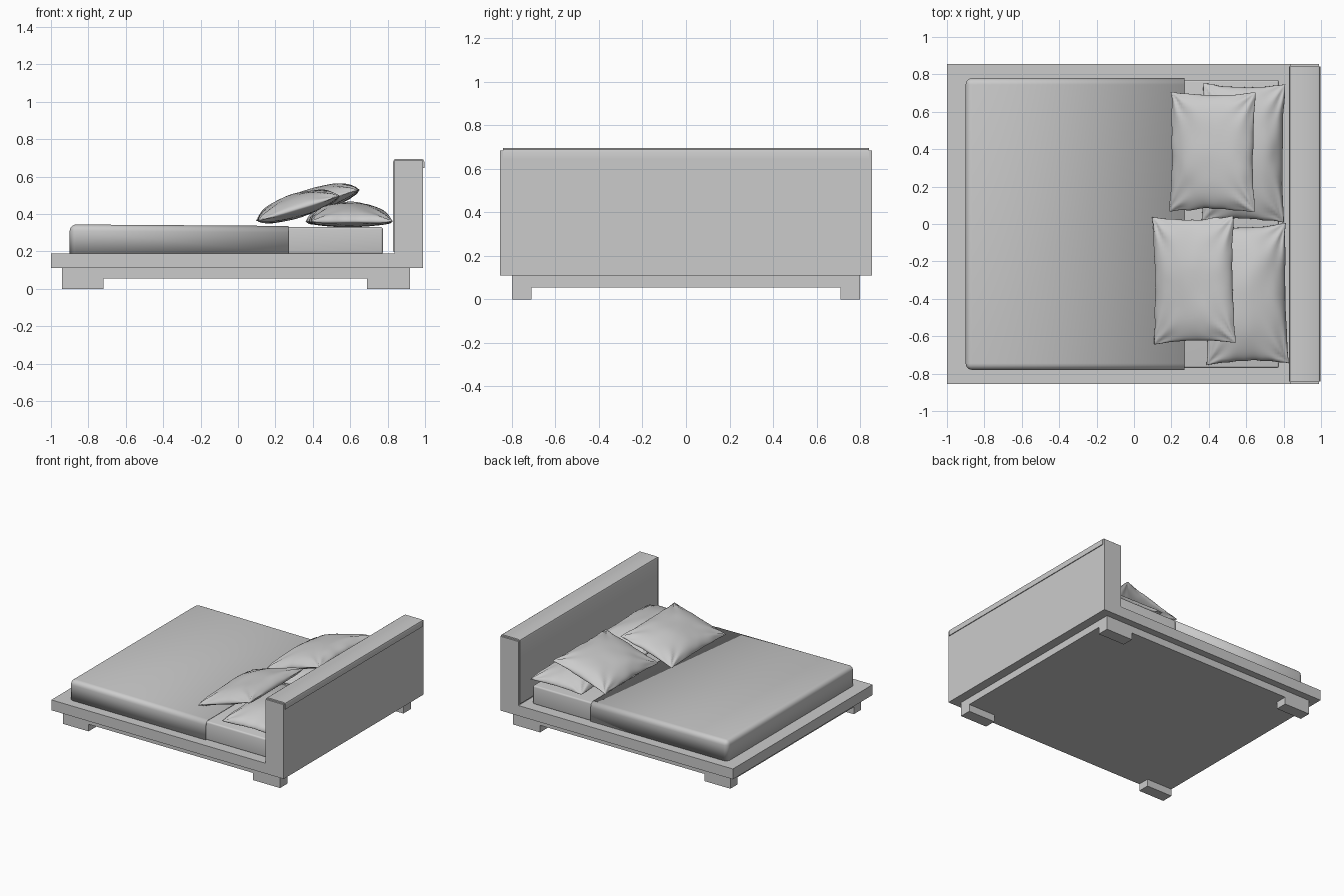
import bpy, bmesh, math
from mathutils import Vector, Matrix, noise

if "Cube" in bpy.data.objects:
    bpy.data.objects.remove(bpy.data.objects["Cube"])


def finish(name, bm, smooth=None):
    bmesh.ops.recalc_face_normals(bm, faces=bm.faces)
    me = bpy.data.meshes.new(name)
    bm.to_mesh(me)
    bm.free()
    ob = bpy.data.objects.new(name, me)
    bpy.context.collection.objects.link(ob)
    if smooth:
        bpy.ops.object.select_all(action='DESELECT')
        ob.select_set(True)
        bpy.context.view_layer.objects.active = ob
        bpy.ops.object.shade_smooth_by_angle(angle=math.radians(smooth))
    return ob


def box_bm(x0, x1, y0, y1, z0, z1):
    bm = bmesh.new()
    mat = (Matrix.Translation(((x0 + x1) / 2, (y0 + y1) / 2, (z0 + z1) / 2))
           @ Matrix.Diagonal((x1 - x0, y1 - y0, z1 - z0, 1)))
    bmesh.ops.create_cube(bm, size=1, matrix=mat)
    return bm


def box(name, *dims):
    return finish(name, box_bm(*dims))


# Platform, recessed plinth and corner feet
box("platform", -1.0, 0.99, -0.855, 0.855, 0.11, 0.19)
box("plinth", -0.94, 0.92, -0.80, 0.80, 0.055, 0.112)
for end, x0, x1 in (("foot_end", -0.94, -0.72), ("head_end", 0.69, 0.92)):
    for side, s in (("front", -1), ("back", 1)):
        ya, yb = sorted((s * 0.71, s * 0.80))
        box(f"{end}_{side}_leg", x0, x1, ya, yb, 0.0, 0.06)

# Headboard with a thin padded panel folded over its top
box("headboard", 0.836, 0.99, -0.855, 0.855, 0.11, 0.685)
profile = [(0.83, 0.20), (0.83, 0.68), (0.834, 0.69), (0.844, 0.695),
           (0.982, 0.695), (0.992, 0.69), (0.996, 0.68), (0.996, 0.645),
           (0.985, 0.645), (0.985, 0.68), (0.842, 0.68), (0.842, 0.20)]
bm = bmesh.new()
face = bm.faces.new([bm.verts.new((x, -0.842, z)) for x, z in profile])
ext = bmesh.ops.extrude_face_region(bm, geom=[face])
bmesh.ops.translate(bm, vec=(0, 1.684, 0),
                    verts=[g for g in ext["geom"] if isinstance(g, bmesh.types.BMVert)])
finish("headboard_cover", bm, 40)

# Mattress
bm = box_bm(-0.89, 0.775, -0.77, 0.77, 0.185, 0.33)
bmesh.ops.bevel(bm, geom=bm.edges[:], offset=0.012, segments=3,
                profile=0.5, affect='EDGES')
finish("mattress", bm, 40)

# Bedspread: rounded at the foot and sides, open at the head and underneath
bm = box_bm(-0.90, 0.27, -0.78, 0.78, 0.19, 0.344)
for v in bm.verts:
    if v.co.x > 0 and v.co.z > 0.3:
        v.co.z = 0.336
bmesh.ops.delete(bm, context='FACES', geom=[
    f for f in bm.faces if f.calc_center_median().x > 0.2
    or f.calc_center_median().z < 0.2])
bmesh.ops.bevel(bm, geom=[e for e in bm.edges if len(e.link_faces) == 2],
                offset=0.035, segments=5, profile=0.5, affect='EDGES')
spread = finish("bedspread", bm, 40)
mod = spread.modifiers.new("thickness", 'SOLIDIFY')
mod.thickness = 0.006
mod.offset = -1


def pillow(name, centre, size, up, down, tilt, turn, seed, n=36):
    """Two puffed sheets sharing a seam, pinched sides and soft creases."""
    bm = bmesh.new()
    hx, hy = size[0] / 2, size[1] / 2
    place = (Matrix.Translation(centre) @ Matrix.Rotation(math.radians(turn), 4, 'Z')
             @ Matrix.Rotation(math.radians(-tilt), 4, 'Y'))
    coords = [math.sin(math.pi / 2 * (2 * i / n - 1)) for i in range(n + 1)]
    for height in (up, -down):
        grid = []
        for u in coords:
            row = []
            for v in coords:
                puff = max(0, (1 - u * u) * (1 - v * v)) ** 0.5
                # creases fan out from the corners
                ang = math.atan2(1 - abs(v), 1 - abs(u) + 1e-6)
                corner = (abs(u) * abs(v)) ** 1.5
                crease = 0.012 * corner * math.sin(ang * 9 + seed) * min(1, puff * 4)
                lump = 0.10 * noise.noise(Vector((u * 1.6, v * 1.6, seed * 3.7)))
                z = height * puff * (1 + lump) + crease * (1 if height > 0 else -1)
                wob = 0.008 * noise.noise(Vector((u * 3, v * 3, seed)))
                x = hx * u * (1 - 0.05 * (1 - v * v)) + wob
                y = hy * v * (1 - 0.05 * (1 - u * u)) + wob
                row.append(bm.verts.new(place @ Vector((x, y, z))))
            grid.append(row)
        for i in range(n):
            for j in range(n):
                bm.faces.new((grid[i][j], grid[i + 1][j],
                              grid[i + 1][j + 1], grid[i][j + 1]))
    bmesh.ops.remove_doubles(bm, verts=bm.verts, dist=1e-5)
    finish(name, bm, 75)


# Two flat pillows by the headboard, two leaning on top of them
pillow("lower_pillow_front", (0.60, -0.375, 0.36), (0.44, 0.75), 0.105, 0.03, 0, 1.2, 1)
pillow("lower_pillow_back", (0.585, 0.38, 0.36), (0.44, 0.74), 0.105, 0.03, 0, -0.6, 2)
pillow("upper_pillow_front", (0.32, -0.30, 0.43), (0.455, 0.68), 0.08, 0.05, 17, 1.0, 3)
pillow("upper_pillow_back", (0.42, 0.385, 0.46), (0.475, 0.64), 0.085, 0.05, 17, -0.5, 4)
